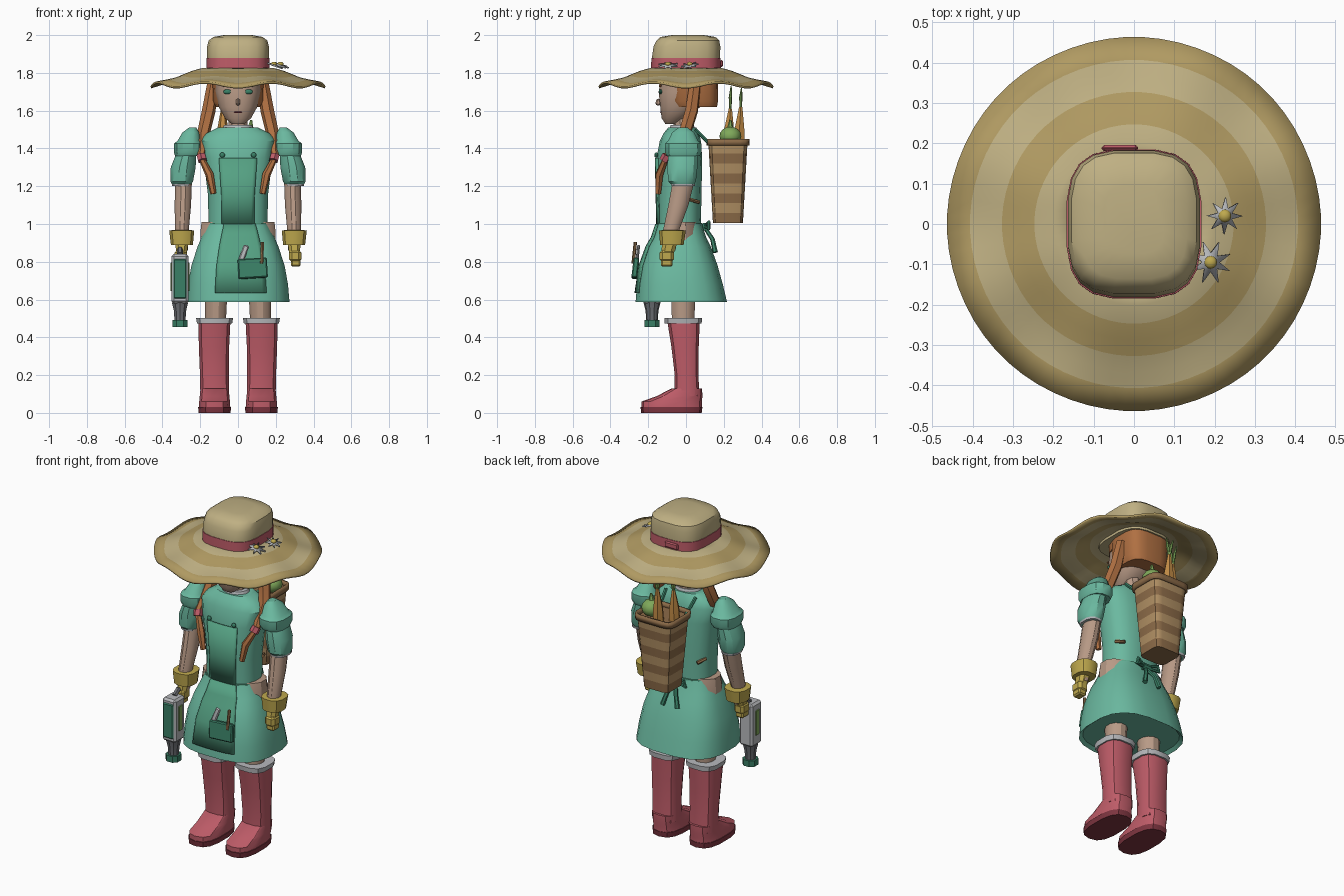
import bpy, bmesh, math
from mathutils import Vector, Matrix

if "Cube" in bpy.data.objects:
    bpy.data.objects.remove(bpy.data.objects["Cube"])

def mat(name, hexcol):
    m = bpy.data.materials.new(name)
    c = [int(hexcol[i:i + 2], 16) / 255 for i in (0, 2, 4)]
    m.diffuse_color = [((v + .055) / 1.055) ** 2.4 for v in c] + [1]
    m.use_nodes = True
    m.node_tree.nodes["Principled BSDF"].inputs["Base Color"].default_value = m.diffuse_color
    return m

TEAL, APRON, DARK = mat("teal", "6BB9A0"), mat("apron_green", "55A183"), mat("dark_green", "3A8066")
SKIN, HAIR, RED, SOLE = mat("skin", "B89A86"), mat("hair", "B07042"), mat("red", "BE5C68"), mat("sole", "7E3540")
STRAW, STRAW2 = mat("straw", "BFB083"), mat("straw_dark", "B09A62")
GOLD, WICK, WICK2 = mat("gold", "BFA94E"), mat("wicker", "B08F63"), mat("wicker_dark", "8C6B48")
CARROT, LEAF, STEEL, WHITE = mat("carrot", "C08A45"), mat("leaf", "7FA85A"), mat("steel", "6E7075"), mat("white", "B8BABD")

def finish(name, bm, mats):
    bmesh.ops.recalc_face_normals(bm, faces=bm.faces)
    me = bpy.data.meshes.new(name)
    bm.to_mesh(me)
    bm.free()
    for m in mats:
        me.materials.append(m)
    ob = bpy.data.objects.new(name, me)
    bpy.context.collection.objects.link(ob)
    return ob

def loft(name, secs, mats, n=16, p=2.5, arc=None, grow=0, cap=True, shift=None):
    """Stack superellipse sections (z, cx, cy, rx, ry); arc gives an open panel."""
    mats = mats if isinstance(mats, list) else [mats]
    bm = bmesh.new()
    a0, a1 = [math.radians(v) for v in arc] if arc else (0, math.tau)
    m = n + 1 if arc else n
    rows = []
    for z, cx, cy, rx, ry in secs:
        row = []
        for i in range(m):
            a = a0 + (a1 - a0) * (i + (0 if arc else .5)) / n
            c, s = math.cos(a), math.sin(a)
            v = Vector((cx + (rx + grow) * math.copysign(abs(c) ** (2 / p), c),
                        cy + (ry + grow) * math.copysign(abs(s) ** (2 / p), s), z))
            if shift:
                v.z += shift(v)
            row.append(bm.verts.new(v))
        rows.append(row)
    for k in range(len(rows) - 1):
        for i in range(n):
            j = (i + 1) % m
            f = bm.faces.new((rows[k][i], rows[k][j], rows[k + 1][j], rows[k + 1][i]))
            f.material_index = k % len(mats)
    if cap and not arc:
        bm.faces.new(rows[0])
        bm.faces.new(rows[-1])
    return finish(name, bm, mats)

def solid(ob, t, offset=0):
    md = ob.modifiers.new("thickness", 'SOLIDIFY')
    md.thickness, md.offset = t, offset
    return ob

def box(name, c, size, m, rot=(0, 0, 0), bev=.006):
    bm = bmesh.new()
    bmesh.ops.create_cube(bm, size=1, matrix=Matrix.Diagonal((*size, 1)))
    bmesh.ops.bevel(bm, geom=bm.edges[:], offset=bev, segments=1, affect='EDGES')
    ob = finish(name, bm, [m])
    ob.location, ob.rotation_euler = c, rot
    return ob

def ball(name, c, scale, m):
    bm = bmesh.new()
    bmesh.ops.create_uvsphere(bm, u_segments=12, v_segments=8, radius=1,
                              matrix=Matrix.Translation(c) @ Matrix.Diagonal((*scale, 1)))
    return finish(name, bm, [m])

def tube(name, pts, radii, m):
    cu = bpy.data.curves.new(name, 'CURVE')
    cu.dimensions, cu.bevel_depth, cu.bevel_resolution, cu.use_fill_caps = '3D', 1, 1, True
    sp = cu.splines.new('POLY')
    sp.points.add(len(pts) - 1)
    for q, co, r in zip(sp.points, pts, radii):
        q.co, q.radius = (*co, 1), r
    tmp = bpy.data.objects.new("tmp", cu)
    bpy.context.collection.objects.link(tmp)
    bpy.context.view_layer.update()
    me = bpy.data.meshes.new_from_object(tmp.evaluated_get(bpy.context.evaluated_depsgraph_get()))
    bpy.data.objects.remove(tmp)
    me.materials.clear()
    me.materials.append(m)
    ob = bpy.data.objects.new(name, me)
    bpy.context.collection.objects.link(ob)

# Hat: wavy striped brim, rounded square crown, ribbon
def wave(v):
    r = math.hypot(v.x, v.y)
    return .013 * (r / .46) ** 3 * math.cos(8 * math.atan2(v.y, v.x) + math.pi)
radii = [(.15, 1.822), (.2, 1.818), (.245, 1.805), (.285, 1.79), (.325, 1.773), (.365, 1.76), (.405, 1.75), (.462, 1.736)]
solid(loft("hat_brim", [(z, 0, 0, r, r) for r, z in radii], [STRAW, STRAW, STRAW2, STRAW2],
           n=64, p=2, cap=False, shift=wave), .012)
crown = [(1.80, 0, 0, .163, .181), (1.88, 0, 0, .165, .182), (1.94, 0, .005, .165, .178), (1.972, 0, .01, .156, .167),
         (1.99, 0, .01, .132, .147), (2.0, 0, .01, .075, .085)]
loft("hat_crown", crown, STRAW, n=20, p=3.2)
loft("hat_ribbon", [(1.825, 0, 0, .168, .186), (1.88, 0, 0, .168, .185)], RED, n=20, p=3.2)
box("ribbon_knot", (-.035, .188, 1.85), (.09, .015, .035), RED)

# Hat flowers
for k, (x, y, r) in enumerate([(.225, .02, .046), (.19, -.095, .054)]):
    bm = bmesh.new()
    pts = [bm.verts.new(((r if i % 2 == 0 else r * .42) * math.cos(i * math.pi / 8),
                         (r if i % 2 == 0 else r * .42) * math.sin(i * math.pi / 8), 0)) for i in range(16)]
    bm.faces.new(pts)
    ob = solid(finish(f"flower_petals_{k}", bm, [WHITE]), .008)
    ob.location, ob.rotation_euler = (x, y, 1.84), (.15, .3, k * .4)
    ball(f"flower_centre_{k}", (x, y, 1.847), (.016, .016, .012), GOLD)

# Head, neck, hair, face
loft("head", [(1.53, 0, -.08, .035, .03), (1.56, 0, -.065, .07, .065), (1.62, 0, -.03, .104, .108),
              (1.7, 0, -.02, .12, .127), (1.81, 0, 0, .12, .125)], SKIN, p=2.3)
loft("neck", [(1.48, 0, -.01, .055, .055), (1.6, 0, -.02, .05, .05)], SKIN, n=10, p=2)
loft("hair", [(1.62, 0, .05, .118, .115), (1.65, 0, .045, .132, .125), (1.81, 0, .045, .138, .127)], HAIR, n=20, p=3.5)
loft("fringe", [(1.755, 0, -.01, .123, .135), (1.81, 0, 0, .13, .14)], HAIR, p=2.3)
box("nose", (0, -.146, 1.645), (.02, .028, .035), SKIN, (-.3, 0, 0), .007)
box("mouth", (0, -.127, 1.592), (.04, .02, .008), SOLE, bev=.002)

# Torso, hips, skirt and apron
torso = [(1.0, 0, -.035, .158, .115), (1.15, 0, -.035, .16, .118), (1.35, 0, -.035, .185, .122),
         (1.44, 0, -.03, .2, .11), (1.48, 0, -.025, .17, .095), (1.51, 0, -.02, .11, .075)]
loft("bodice", torso, TEAL, n=20)
loft("collar", [(1.5, 0, -.02, .085, .07), (1.525, 0, -.02, .075, .062)], WHITE, p=2)
loft("hips", [(.84, 0, -.03, .2, .11), (.95, 0, -.03, .203, .105), (1.01, 0, -.03, .196, .095)], SKIN)
skirt = [(.605, 0, -.025, .255, .226), (.588, 0, -.025, .275, .244), (.68, 0, -.032, .267, .229),
         (.78, 0, -.037, .249, .206), (.88, 0, -.037, .216, .17), (.93, 0, -.035, .195, .143), (1.0, 0, -.035, .162, .12)]
loft("skirt", skirt, TEAL, n=20, p=2.8)
solid(loft("apron_bib", torso[:3], APRON, n=8, arc=(-117, -63), grow=.004), .008)
solid(loft("apron_front", [(.635, 0, -.03, .268, .235)] + skirt[3:], APRON, n=8, p=2.8, arc=(-109, -64), grow=.004), .008)
loft("waistband", [(.985, 0, -.035, .164, .124), (1.005, 0, -.035, .163, .122)], APRON, n=20)
tube("bow_knot", [(-.025, .1, .985), (.025, .1, .985)], [.022, .022], DARK)
for s in (1, -1):
    tube("bow_loop", [(0, .1, .985), (s * .07, .12, 1.01), (s * .08, .12, .975), (0, .1, .985)], [.01] * 4, DARK)
    tube("bow_tail", [(0, .1, .98), (s * .03, .14, .92), (s * .05, .155, .85)], [.01, .012, .014], DARK)

# Pocket with tools
box("pocket", (.078, -.268, .765), (.155, .03, .105), DARK, (-.12, -.06, 0))
box("trowel", (.03, -.255, .845), (.03, .015, .09), WHITE, (-.1, .35, 0))
tube("dibber", [(.125, -.28, .79), (.13, -.268, .905)], [.009, .009], WICK2)

# Parts on both sides
for s in (1, -1):
    def L(name, secs, m, **k):
        return loft(name, [(z, s * x, y, a, b) for z, x, y, a, b in secs], m, **k)
    ball("eye", (s * .055, -.134, 1.7), (.024, .01, .013), DARK)
    box("eyebrow", (s * .055, -.137, 1.732), (.045, .012, .008), HAIR, (0, s * .1, 0), .002)
    ball("bib_button", (s * .083, -.158, 1.365), (.014, .01, .014), DARK)
    # Pigtails
    tube("pigtail", [(s * .13, .05, 1.75), (s * .155, .03, 1.6), (s * .185, -.01, 1.47), (s * .195, -.1, 1.36)],
         [.032, .036, .034, .02], HAIR)
    tube("hair_tie", [(s * .196, -.1, 1.365), (s * .188, -.117, 1.335)], [.026, .026], RED)
    tube("pigtail_end", [(s * .19, -.11, 1.34), (s * .15, -.142, 1.26), (s * .13, -.148, 1.16)], [.016, .022, .016], HAIR)
    # Puffed sleeves
    L("sleeve_top", [(1.36, .265, -.015, .07, .09), (1.38, .265, -.015, .077, .1), (1.425, .265, -.015, .077, .1),
                     (1.44, .26, -.015, .062, .082), (1.485, .25, -.015, .045, .06), (1.51, .24, -.015, .02, .025)], TEAL, n=12)
    L("sleeve_puff", [(1.2, .3, -.015, .045, .055), (1.225, .298, -.02, .062, .075), (1.3, .29, -.02, .068, .083),
                      (1.37, .275, -.015, .055, .08)], TEAL, n=12, p=2.2)
    L("sleeve_lace", [(1.2, .3, -.015, .05, .064), (1.212, .3, -.015, .052, .066)], WHITE, n=12)
    # Arm, glove cuff and hand
    L("arm", [(.86, .295, -.09, .03, .035), (.97, .297, -.078, .038, .044), (1.1, .292, -.04, .045, .055),
              (1.24, .288, -.01, .046, .06)], SKIN, n=12, p=2)
    L("glove_cuff", [(.89, .297, -.075, .06, .064), (.965, .298, -.072, .068, .073), (.967, .298, -.072, .055, .06)], GOLD, n=12)
    L("glove_wrist", [(.84, .3, -.1, .03, .036), (.9, .297, -.085, .036, .042)], GOLD, n=8)
    box("glove_fist", (s * .303, -.102, .83), (.064, .075, .065), GOLD, bev=.014)
    box("glove_fingers", (s * .306, -.102, .795), (.052, .062, .04), GOLD, bev=.008)
    # Leg and boot
    L("leg", [(.45, .12, -.015, .056, .06), (.66, .115, -.015, .062, .068)], SKIN, n=12, p=2)
    L("boot_shaft", [(.09, .123, .005, .078, .068), (.2, .125, .003, .078, .064), (.35, .127, -.005, .082, .074),
                     (.485, .125, -.013, .087, .088)], RED, n=12, p=3)
    L("boot_trim", [(.472, .124, -.015, .095, .1), (.502, .124, -.015, .1, .102)], WHITE, n=12, p=3)
    L("boot_foot", [(.025, .124, -.076, .085, .16), (.06, .124, -.076, .083, .16), (.088, .124, -.035, .08, .122),
                    (.13, .124, .005, .076, .08)], RED, n=14, p=2.7)
    L("boot_sole", [(0, .124, -.077, .086, .16), (.032, .124, -.077, .089, .164)], SOLE, n=14, p=2.7)
    # Basket straps over the shoulder
    tube("basket_strap", [(s * .1, .05, 1.5), (s * .09, .13, 1.42)], [.01, .01], DARK)
    tube("basket_lower_strap", [(s * .15, .02, 1.13), (s * .125, .07, 1.115)], [.01, .01], WICK2)

# Hand-held sprayer
box("sprayer_body", (-.307, -.18, .71), (.09, .1, .26), WHITE, bev=.012)
box("sprayer_panel", (-.307, -.231, .71), (.068, .012, .21), DARK)
for x in (-.353, -.261):
    box("sprayer_gauge", (x, -.18, .72), (.008, .035, .15), LEAF, bev=.002)
loft("sprayer_neck", [(.48, -.307, -.18, .03, .03), (.54, -.307, -.18, .034, .034), (.585, -.307, -.18, .045, .045)], STEEL, n=10, p=2)
loft("sprayer_nozzle", [(.455, -.307, -.18, .042, .042), (.492, -.307, -.18, .042, .042)], DARK, n=8)
tube("sprayer_handle", [(-.307, -.17, .84), (-.307, -.14, .865), (-.307, -.09, .845)], [.015] * 3, STEEL)

# Basket with striped weave, rim and vegetables
rows = [(1.005 + .0525 * i, 0, .222, .085 + .0042 * i, .08 + .003 * i) for i in range(9)]
loft("basket", rows, [WICK2, WICK], n=16, p=6)
solid(loft("basket_rim", [(1.415, 0, .222, .123, .107), (1.45, 0, .222, .125, .109)], WICK2, n=16, p=6, cap=False), .014)
ball("turnip", (.065, .235, 1.465), (.058, .058, .05), LEAF)
tube("turnip_top", [(.065, .235, 1.5), (.07, .235, 1.55)], [.02, .006], LEAF)
for k, (x, y, top, tip) in enumerate([(-.08, .225, 1.61, 1.73), (-.01, .28, 1.62, 1.72)]):
    tube(f"carrot_{k}", [(x, y, 1.42), (x, y + .003, 1.5), (x, y + .01, top)], [.034, .03, .01], CARROT)
    for d in (-.012, .012):
        tube(f"carrot_leaf_{k}", [(x, y + .01, top - .02), (x + d, y + .01, (top + tip) / 2), (x + 2 * d, y + .014, tip)],
             [.005, .009, .003], LEAF)

# Smooth shading with sharp edges kept
bpy.ops.object.select_all(action='SELECT')
bpy.context.view_layer.objects.active = bpy.context.selected_objects[0]
bpy.ops.object.shade_smooth_by_angle(angle=math.radians(32))
